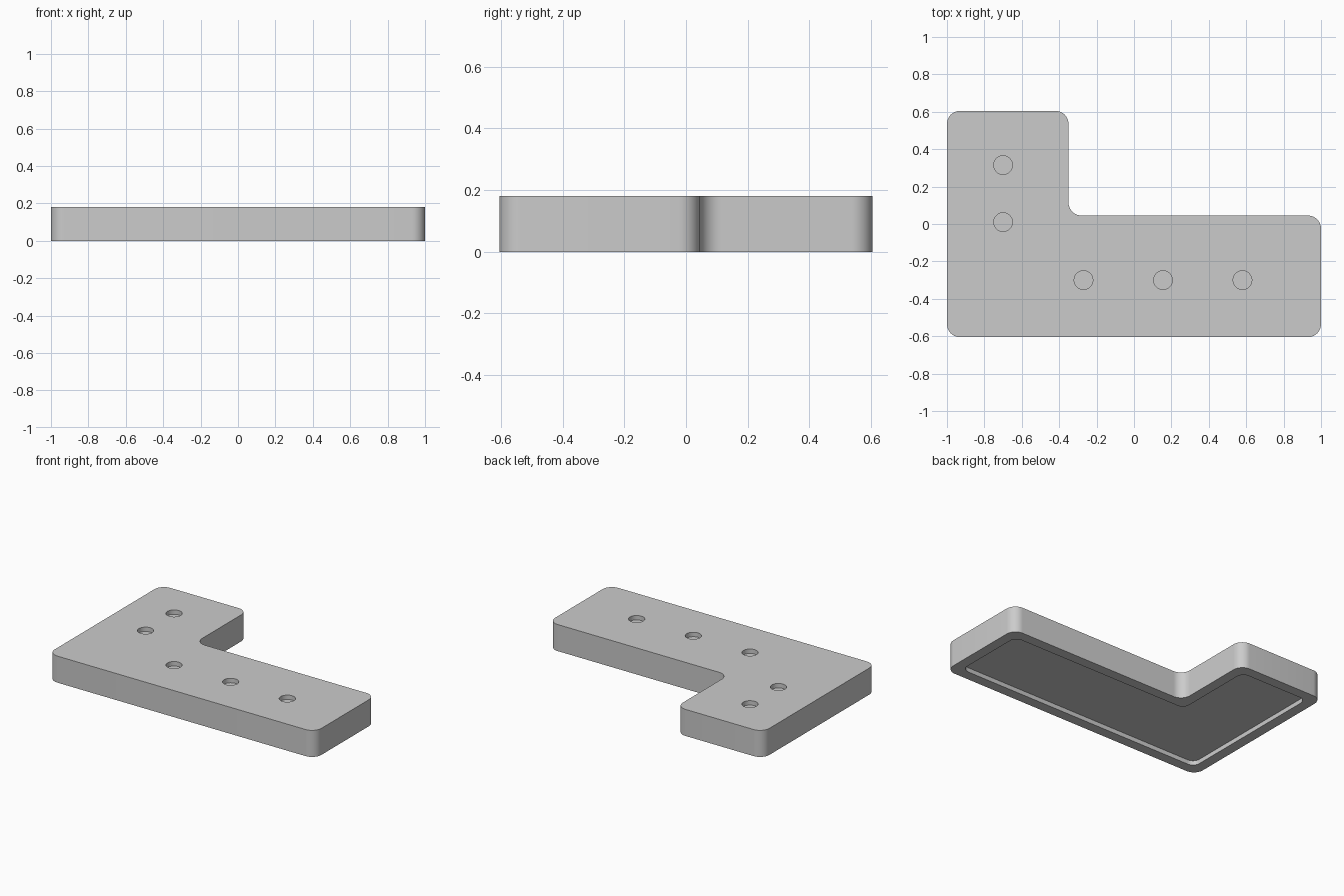
import bpy
import bmesh

HEIGHT = 0.18
HALF_X, HALF_Y = 1.0, 0.605
ARM = 0.65            # width of both arms of the L
RIM = 0.07            # rim around the underside recess
RECESS = 0.03         # depth of the underside recess
HOLE_R, HOLE_DEPTH = 0.05, 0.03

cube = bpy.data.objects.get("Cube")
if cube:
    bpy.data.objects.remove(cube, do_unlink=True)

grey = bpy.data.materials.new("light_grey")
grey.use_nodes = True
grey.diffuse_color = (0.6, 0.6, 0.6, 1)
grey.node_tree.nodes["Principled BSDF"].inputs["Base Color"].default_value = (0.6, 0.6, 0.6, 1)


def make_object(name, bm):
    bmesh.ops.recalc_face_normals(bm, faces=bm.faces)
    mesh = bpy.data.meshes.new(name)
    bm.to_mesh(mesh)
    bm.free()
    mesh.materials.append(grey)
    obj = bpy.data.objects.new(name, mesh)
    bpy.context.collection.objects.link(obj)
    return obj


def l_prism(name, inset, radius, bottom, top):
    """L-shaped prism with rounded corners, its outline moved in by inset."""
    x0, x1 = inset - HALF_X, HALF_X - inset
    y0, y1 = inset - HALF_Y, HALF_Y - inset
    xi, yi = ARM - HALF_X - inset, ARM - HALF_Y - inset
    outline = [(x0, y0), (x1, y0), (x1, yi), (xi, yi), (xi, y1), (x0, y1)]
    bm = bmesh.new()
    bm.faces.new([bm.verts.new((x, y, bottom)) for x, y in outline])
    bmesh.ops.bevel(bm, geom=bm.verts[:], offset=radius, segments=10,
                    profile=0.5, affect='VERTICES')
    grown = bmesh.ops.extrude_face_region(bm, geom=bm.faces[:])["geom"]
    for v in grown:
        if isinstance(v, bmesh.types.BMVert):
            v.co.z = top
    # keep the starting cap so that the prism is closed
    if any(e.is_boundary for e in bm.edges):
        bmesh.ops.holes_fill(bm, edges=[e for e in bm.edges if e.is_boundary])
    return make_object(name, bm)


def hole_cutter(x, y):
    bm = bmesh.new()
    bmesh.ops.create_cone(bm, cap_ends=True, segments=40, radius1=HOLE_R,
                          radius2=HOLE_R, depth=2 * HOLE_DEPTH)
    bmesh.ops.translate(bm, verts=bm.verts, vec=(x, y, HEIGHT))
    return make_object("hole_cutter", bm)


# L-shaped plate
plate = l_prism("l_shaped_plate", 0, 0.07, 0, HEIGHT)

# Underside recess and blind holes in the top
cutters = [l_prism("recess_cutter", RIM, 0.05, -RECESS, RECESS)]
cutters += [hole_cutter(-0.70, y) for y in (0.01, 0.315)]
cutters += [hole_cutter(x, -0.30) for x in (-0.27, 0.155, 0.58)]
for cutter in cutters:
    cutter.hide_render = True
    cut = plate.modifiers.new("cut", 'BOOLEAN')
    cut.operation = 'DIFFERENCE'
    cut.solver = 'EXACT'
    cut.object = cutter

# Apply the cuts and drop the cutters
evaluated = plate.evaluated_get(bpy.context.evaluated_depsgraph_get())
finished = bpy.data.meshes.new_from_object(evaluated)
plate.modifiers.clear()
plate.data = finished
for cutter in cutters:
    bpy.data.objects.remove(cutter, do_unlink=True)

bpy.ops.object.select_all(action='DESELECT')
plate.select_set(True)
bpy.context.view_layer.objects.active = plate
bpy.ops.object.shade_smooth_by_angle()
